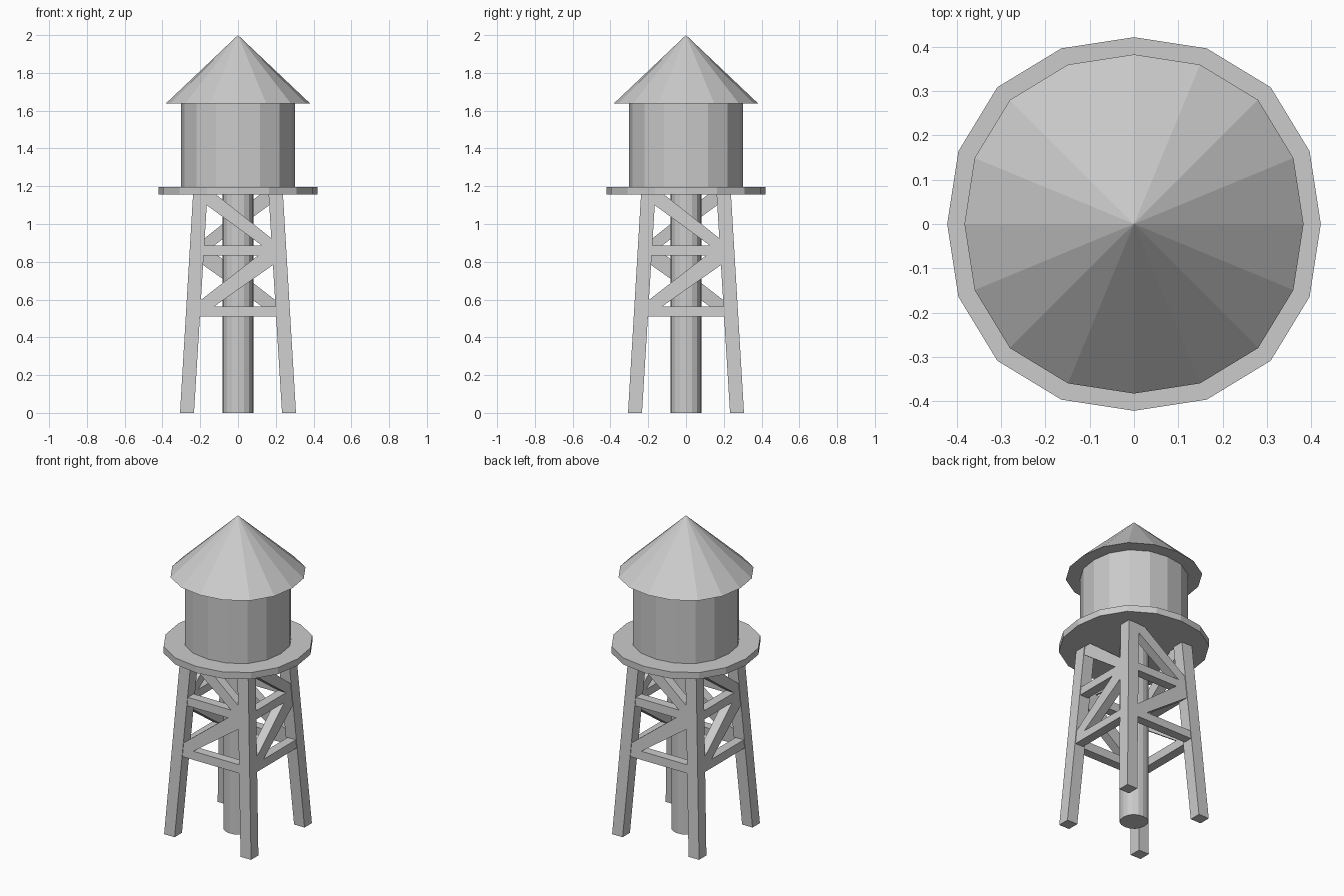
import bpy
import bmesh
import math
from mathutils import Matrix

if "Cube" in bpy.data.objects:
    bpy.data.objects.remove(bpy.data.objects["Cube"])

LEG_TOP = 1.157


def make(name, verts, faces):
    mesh = bpy.data.meshes.new(name)
    bm = bmesh.new()
    vs = [bm.verts.new(v) for v in verts]
    for f in faces:
        bm.faces.new([vs[i] for i in f])
    bmesh.ops.recalc_face_normals(bm, faces=bm.faces)
    bm.to_mesh(mesh)
    bm.free()
    obj = bpy.data.objects.new(name, mesh)
    bpy.context.collection.objects.link(obj)
    return obj


def loft(name, bottom, top):
    """Closed solid between two matching rings."""
    n = len(bottom)
    sides = [(i, (i + 1) % n, n + (i + 1) % n, n + i) for i in range(n)]
    return make(name, bottom + top,
                sides + [tuple(range(n)), tuple(range(n, 2 * n))])


def ring(r, z):
    """Sixteen-sided ring, slightly fuller on the diagonals."""
    pts = []
    for i in range(16):
        a = i * math.pi / 8
        k = r * (1 + 0.035 * math.sin(2 * a) ** 2)
        pts.append((k * math.cos(a), k * math.sin(a), z))
    return pts


def square(c, h, z):
    return [(c + dx * h, -c + dy * h, z)
            for dx, dy in ((-1, -1), (1, -1), (1, 1), (-1, 1))]


def face_y(z):
    """Depth of the sloping outer face of the legs."""
    return -(0.307 - 0.069 * z / LEG_TOP) + 0.004


def brace(name, profile, depth=0.058):
    return loft(name, [(u, face_y(z), z) for u, z in profile],
                [(u, face_y(z) + depth, z) for u, z in profile])


# Tank, platform and central pipe
loft("tank", ring(0.302, 1.19), ring(0.302, 1.64))
loft("platform", ring(0.422, 1.155), ring(0.422, 1.197))
loft("central_pipe", ring(0.081, 0), ring(0.081, 1.16))

# Conical roof
make("roof", ring(0.383, 1.637) + [(0, 0, 2)],
     [(i, (i + 1) % 16, 16) for i in range(16)] + [tuple(range(16))])

# Brace profiles on one side, as (across, height)
braces = {
    "lower_beam": [(-0.21, 0.51), (0.21, 0.51), (0.205, 0.563), (-0.205, 0.563)],
    "upper_beam": [(-0.19, 0.833), (0.19, 0.833), (0.187, 0.886), (-0.187, 0.886)],
    "upper_diagonal": [(-0.116, 1.156), (0.185, 0.918), (0.185, 0.886),
                       (0.127, 0.886), (-0.17, 1.103), (-0.166, 1.156)],
    "lower_diagonal": [(0.106, 0.833), (0.185, 0.833), (0.195, 0.79),
                       (-0.127, 0.563), (-0.2, 0.563), (-0.2, 0.595)],
}

# Four legs and braced sides, turned around the centre
for k, side in enumerate(("front", "right", "back", "left")):
    turn = Matrix.Rotation(k * math.pi / 2, 4, 'Z')
    parts = [loft(side + "_leg", square(0.270, 0.037, 0),
                  square(0.200, 0.038, LEG_TOP))]
    parts += [brace(side + "_" + n, p) for n, p in braces.items()]
    for obj in parts:
        obj.data.transform(turn)
